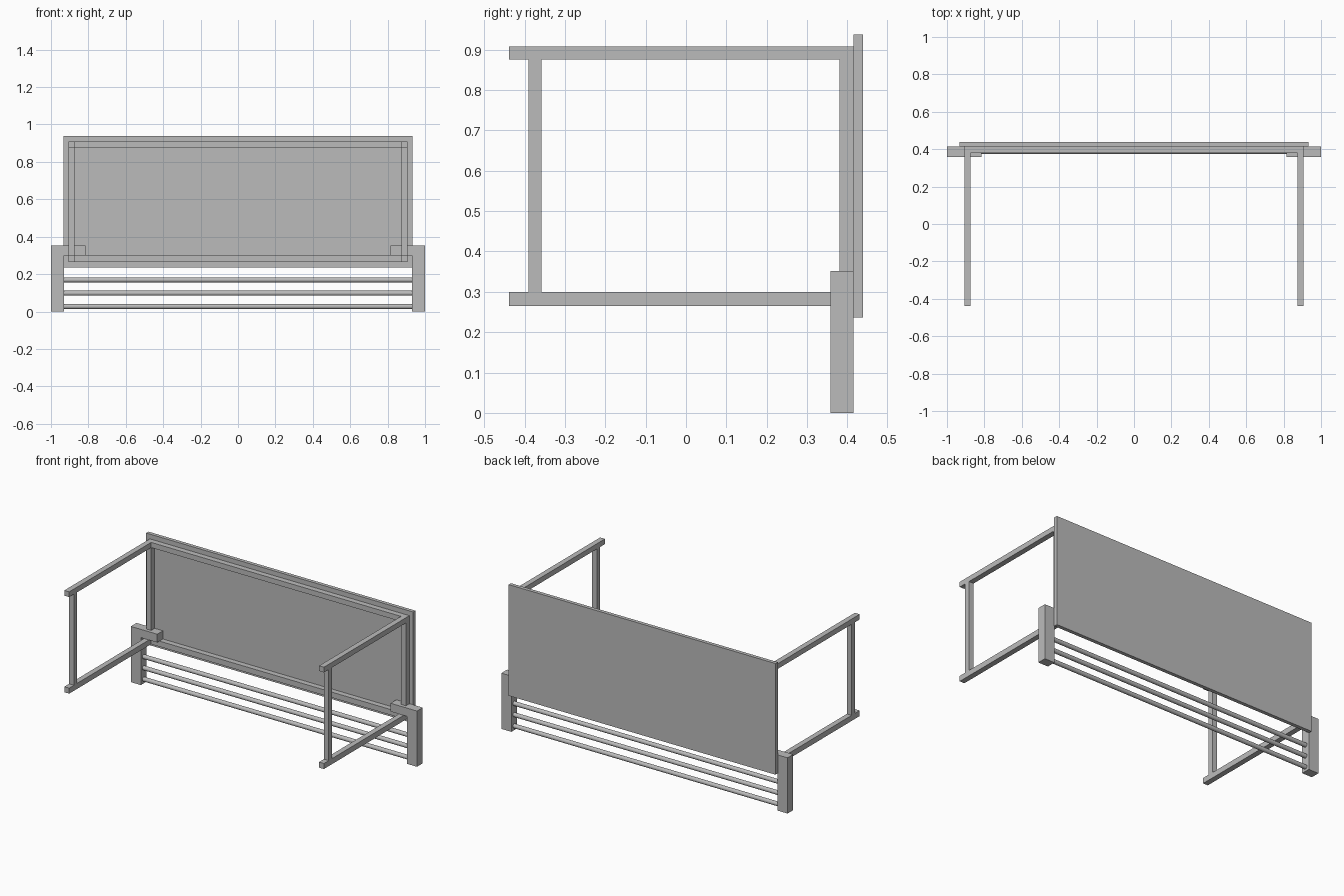
import bpy
import math

cube = bpy.data.objects.get("Cube")
if cube:
    bpy.data.objects.remove(cube, do_unlink=True)

grey = bpy.data.materials.new("plain grey")
grey.use_nodes = True
grey.diffuse_color = (0.5, 0.5, 0.5, 1)
grey.node_tree.nodes["Principled BSDF"].inputs["Base Color"].default_value = (0.5, 0.5, 0.5, 1)


def box(name, x, y, z):
    """Box from (low, high) ranges on each axis."""
    spans = (x, y, z)
    bpy.ops.mesh.primitive_cube_add(size=1, location=[(a + b) / 2 for a, b in spans])
    ob = bpy.context.object
    ob.name = name
    ob.scale = [abs(b - a) for a, b in spans]
    bpy.ops.object.transform_apply(location=False, rotation=False, scale=True)
    ob.data.materials.append(grey)
    return ob


def pair(name, x, y, z):
    """The same box on the left (+x) and right (-x)."""
    box("left_" + name, x, y, z)
    box("right_" + name, (-x[1], -x[0]), y, z)


side = (0.873, 0.907)      # side frame thickness
rear = (0.38, 0.415)       # rear frame depth
upper = (0.875, 0.908)     # upper bar height
lower = (0.265, 0.30)      # lower bar height
between = (lower[1], upper[0])
post_depth = (0.358, 0.415)

# Large flat panel
box("panel", (-0.932, 0.932), (0.415, 0.438), (0.236, 0.938))

# Side frames
pair("upper_bar", side, (-0.438, 0.415), upper)
pair("lower_bar", side, (-0.438, 0.415), lower)
pair("front_upright", side, (-0.39, -0.358), between)
pair("rear_upright", side, rear, between)

# Rails behind the panel
inner = (-side[0], side[0])
box("upper_rail", inner, rear, upper)
box("lower_rail", inner, rear, lower)

# Corner posts with short arms resting on the lower bars
pair("post", (0.93, 1.0), post_depth, (0, 0.352))
pair("post_arm", (0.815, 0.93), post_depth, (0.30, 0.352))

# Round rods between the posts
for i, z in enumerate((0.027, 0.098, 0.169)):
    bpy.ops.mesh.primitive_cylinder_add(vertices=16, radius=0.0135, depth=1.86,
                                        location=(0, 0.387, z),
                                        rotation=(0, math.pi / 2, 0))
    rod = bpy.context.object
    rod.name = f"rod_{i + 1}"
    rod.data.materials.append(grey)
    bpy.ops.object.shade_smooth_by_angle()
